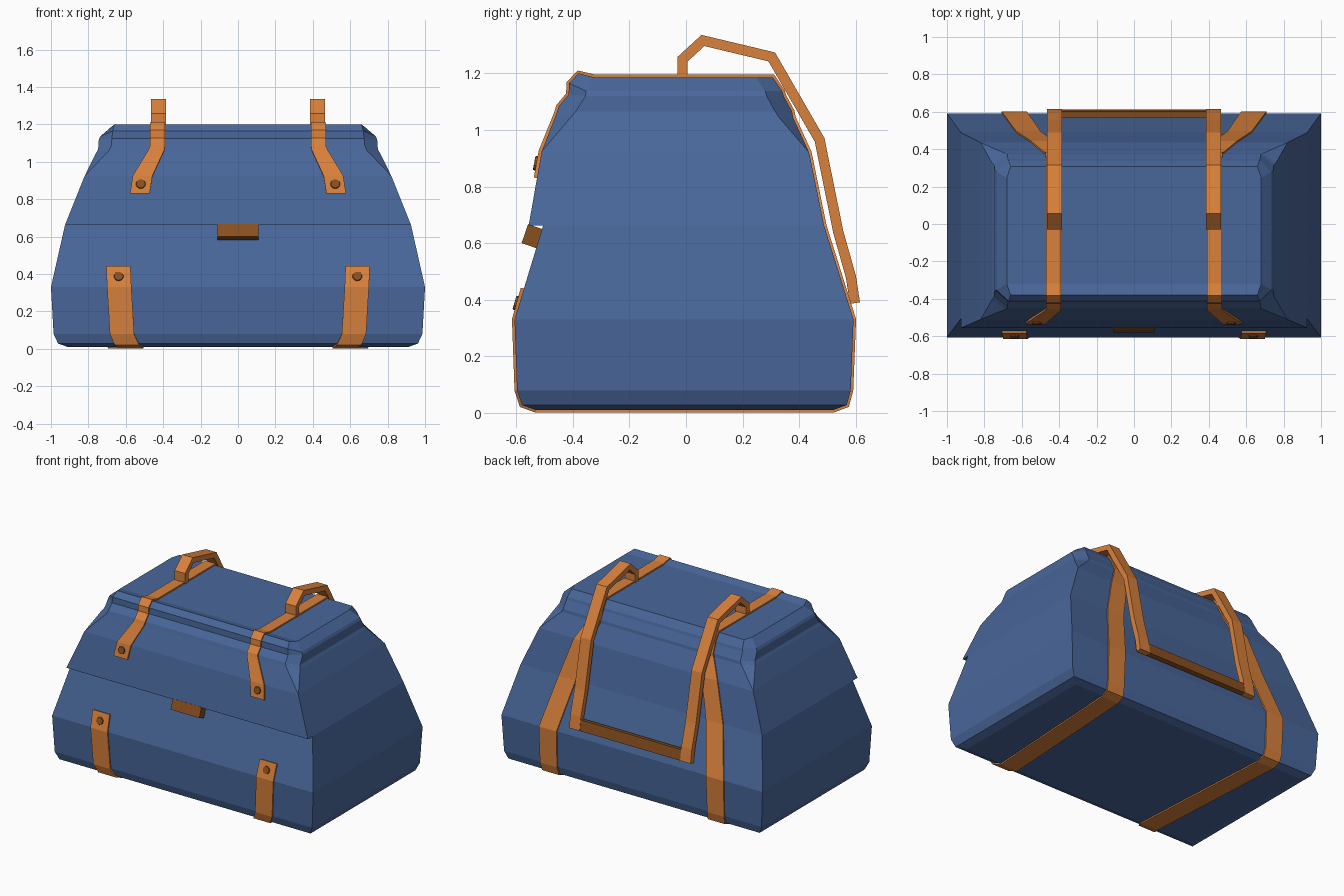
import bpy, bmesh, math
from mathutils import Vector

if "Cube" in bpy.data.objects:
    bpy.data.objects.remove(bpy.data.objects["Cube"])


def material(name, rgb):
    m = bpy.data.materials.new(name)
    m.diffuse_color = (*rgb, 1)
    m.use_nodes = True
    m.node_tree.nodes["Principled BSDF"].inputs["Base Color"].default_value = m.diffuse_color
    return m


BLUE = material("blue canvas", (0.066, 0.135, 0.325))
ORANGE = material("orange leather", (0.69, 0.22, 0.045))
BROWN = material("dark brown leather", (0.25, 0.08, 0.013))


def finish(name, bm, mat):
    bmesh.ops.remove_doubles(bm, verts=bm.verts, dist=0.0005)
    bmesh.ops.recalc_face_normals(bm, faces=bm.faces)
    me = bpy.data.meshes.new(name)
    bm.to_mesh(me)
    bm.free()
    me.materials.append(mat)
    ob = bpy.data.objects.new(name, me)
    bpy.context.collection.objects.link(ob)
    return ob


def loft(name, rings, mat):
    """Stack of chamfered rectangles: (front y, front z, back y, back z, half x, chamfer x, chamfer y)."""
    bm = bmesh.new()
    loops = []
    for yf, zf, yb, zb, hx, cx, cy in rings:
        half = [(hx - cx, yf, zf), (hx, yf + cy, zb if cy else zf),
                (hx, yb - cy, zb), (hx - cx, yb, zb)]
        pts = half + [(-x, y, z) for x, y, z in reversed(half)]
        loops.append([bm.verts.new(p) for p in pts])
    for a, b in zip(loops, loops[1:]):
        for i in range(8):
            j = (i + 1) % 8
            bm.faces.new((a[i], a[j], b[j], b[i]))
    bm.faces.new(loops[0])
    # top is split so the front lip can stand a little higher
    t = loops[-1]
    bm.faces.new((t[7], t[0], t[1], t[6]))
    bm.faces.new(t[1:7])
    return finish(name, bm, mat)


def ribbon(name, path, inner, outer, mat, side=1):
    """Band of given width along (x, y, z, width); thickness lies in the YZ plane."""
    bm = bmesh.new()
    secs = []
    P = [Vector((p[1], p[2])) for p in path]
    for i, (x, y, z, w) in enumerate(path):
        dirs = []
        if i > 0:
            dirs.append((P[i] - P[i - 1]).normalized())
        if i < len(P) - 1:
            dirs.append((P[i + 1] - P[i]).normalized())
        t = sum(dirs, Vector((0, 0))).normalized()
        n = Vector((-t.y, t.x)) / max(0.6, t.dot(dirs[0]))
        secs.append([bm.verts.new((side * (x + s * w / 2), y + n.x * o, z + n.y * o))
                     for s, o in ((-1, inner), (1, inner), (1, outer), (-1, outer))])
    for a, b in zip(secs, secs[1:]):
        for i in range(4):
            j = (i + 1) % 4
            bm.faces.new((a[i], a[j], b[j], b[i]))
    bm.faces.new(secs[0])
    bm.faces.new(secs[-1])
    return finish(name, bm, mat)


# Lower bag body
loft("bag_body", [
    (-0.53, 0.010, 0.52, 0.010, 0.91, 0, 0),
    (-0.58, 0.028, 0.568, 0.028, 0.962, 0, 0),
    (-0.597, 0.08, 0.582, 0.08, 0.986, 0, 0),
    (-0.606, 0.33, 0.592, 0.33, 1.0, 0, 0),
    (-0.505, 0.662, 0.488, 0.662, 0.925, 0, 0)], BLUE)

# Upper bag and flap, with its front edge overhanging the body
loft("bag_top_flap", [
    (-0.556, 0.662, 0.488, 0.662, 0.925, 0, 0),
    (-0.51, 0.924, 0.435, 0.92, 0.82, 0, 0),
    (-0.457, 1.06, 0.378, 1.045, 0.76, 0.07, 0.05),
    (-0.45, 1.083, 0.375, 1.065, 0.748, 0.07, 0.06),
    (-0.415, 1.125, 0.345, 1.12, 0.744, 0.07, 0.06),
    (-0.413, 1.165, 0.34, 1.137, 0.735, 0.065, 0.06),
    (-0.38, 1.2, 0.307, 1.185, 0.68, 0.02, 0.06)], BLUE)

# Long strap: front flap, over the top, down the back, under and up the front
strap_path = [
    (0.525, -0.529, 0.83, 0.105), (0.51, -0.512, 0.924, 0.105),
    (0.437, -0.457, 1.06, 0.085), (0.43, -0.45, 1.083, 0.08),
    (0.43, -0.415, 1.125, 0.08), (0.43, -0.413, 1.165, 0.08),
    (0.43, -0.38, 1.2, 0.08), (0.43, -0.32, 1.186, 0.08),
    (0.43, 0.307, 1.186, 0.08), (0.43, 0.34, 1.137, 0.08),
    (0.43, 0.345, 1.12, 0.08), (0.432, 0.375, 1.065, 0.085),
    (0.437, 0.378, 1.045, 0.09), (0.49, 0.435, 0.92, 0.12),
    (0.565, 0.488, 0.66, 0.13), (0.64, 0.592, 0.33, 0.135),
    (0.64, 0.582, 0.08, 0.13), (0.635, 0.568, 0.028, 0.13),
    (0.63, 0.52, 0.010, 0.13), (0.57, -0.53, 0.010, 0.13),
    (0.595, -0.58, 0.028, 0.13), (0.62, -0.597, 0.08, 0.13),
    (0.635, -0.606, 0.33, 0.13), (0.64, -0.575, 0.44, 0.13)]

# Carrying handle arching from the top over the back
handle_path = [(0.425, y, z, 0.08) for y, z in (
    (-0.012, 1.18), (-0.012, 1.25), (0.06, 1.316), (0.303, 1.258),
    (0.472, 0.965), (0.538, 0.64), (0.583, 0.48), (0.597, 0.388))]


def button(name, x, y, z, ny, nz):
    bm = bmesh.new()
    n = Vector((0, ny, nz)).normalized()
    m = n.to_track_quat('Z', 'Y').to_matrix().to_4x4()
    m.translation = Vector((x, y, z)) + n * 0.011
    bmesh.ops.create_cone(bm, cap_ends=True, segments=10, radius1=0.027,
                          radius2=0.024, depth=0.012, matrix=m)
    finish(name, bm, BROWN)


for label, s in (("right", 1), ("left", -1)):
    ribbon(label + "_strap", strap_path, -0.004, 0.009, ORANGE, s)
    ribbon(label + "_handle", handle_path, -0.018, 0.018, ORANGE, s)
    button(label + "_upper_button", s * 0.52, -0.52, 0.88, -0.98, 0.19)
    button(label + "_lower_button", s * 0.638, -0.59, 0.385, -0.96, 0.28)

# Cross bar joining the handle ends
ribbon("handle_cross_bar", [(0, 0.586, 0.46, 0.78), (0, 0.597, 0.388, 0.78)],
       -0.016, 0.016, BROWN)

# Tilted clasp under the flap edge
ribbon("flap_clasp", [(0, -0.581, 0.60, 0.22), (0, -0.558, 0.667, 0.22)],
       -0.055, 0.0, BROWN)
